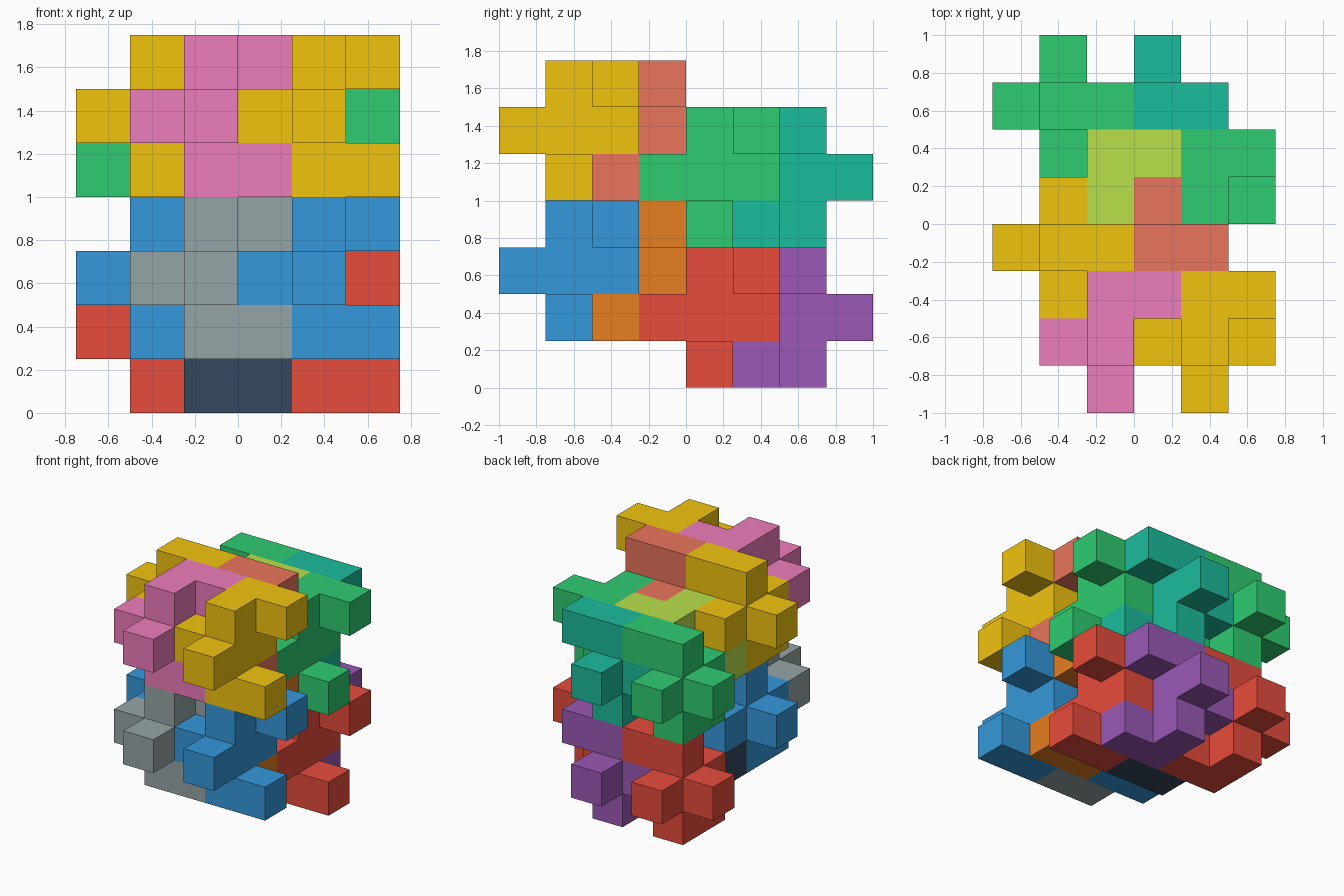
import bpy, bmesh
from mathutils import Vector

if "Cube" in bpy.data.objects:
    bpy.data.objects.remove(bpy.data.objects["Cube"])

U = 0.25  # cube size

# nine-cube block, as offsets from its centre cube; the second kind is turned half round the x axis
BLOCK = [(0, 0, 0), (0, 1, 0), (0, -1, 0), (-1, 0, 0),
         (0, 0, 1), (0, 1, 1), (1, 1, 1), (0, 0, -1), (1, 0, -1)]
TURNED = [(x, -y, -z) for x, y, z in BLOCK]

HEX = {"grey": "95a5a6", "blue": "3498db", "orange": "e67e22", "navy": "34495e",
       "red": "e74c3c", "purple": "9b59b6", "pink": "ee7dbb", "gold": "f1c40f",
       "terracotta": "e9755b", "lime": "b8e04a", "green": "2ecc71", "teal": "1abc9c"}


def material(name):
    if name in bpy.data.materials:
        return bpy.data.materials[name]
    m = bpy.data.materials.new(name)
    rgb = [int(HEX[name][i:i + 2], 16) / 255 for i in (0, 2, 4)]
    m.diffuse_color = [((c + 0.055) / 1.055) ** 2.4 if c > 0.04 else c / 12.92 for c in rgb] + [1]
    m.use_nodes = True
    m.node_tree.nodes["Principled BSDF"].inputs["Base Color"].default_value = m.diffuse_color
    return m


def block(name, shape, centre, colour):
    """Outer skin of a group of cubes, with flat areas merged."""
    cells = {tuple(a + b for a, b in zip(o, centre)) for o in shape}
    bm = bmesh.new()
    verts = {}

    def vert(p):
        if p not in verts:
            verts[p] = bm.verts.new(((p[0] - 3) * U, (p[1] - 4) * U, p[2] * U))
        return verts[p]

    for cell in sorted(cells):
        for axis in range(3):
            for side in (0, 1):
                near = list(cell)
                near[axis] += 2 * side - 1
                if tuple(near) in cells:
                    continue
                quad = []
                for s, t in ((0, 0), (1, 0), (1, 1), (0, 1)):
                    p = list(cell)
                    p[axis] += side
                    p[(axis + 1) % 3] += s
                    p[(axis + 2) % 3] += t
                    quad.append(vert(tuple(p)))
                bm.faces.new(quad if side else quad[::-1])
    bmesh.ops.dissolve_limit(bm, angle_limit=0.01, verts=bm.verts[:], edges=bm.edges[:])
    me = bpy.data.meshes.new(name)
    bm.to_mesh(me)
    bm.free()
    me.materials.append(material(colour))
    bpy.context.collection.objects.link(bpy.data.objects.new(name, me))


# four rows of two blocks each, repeated in two tiers
ROWS = [("front", BLOCK, (2, 1, 2), ("grey", "blue"), ("pink", "gold")),
        ("front_inner", TURNED, (1, 3, 2), ("blue", "orange"), ("gold", "terracotta")),
        ("back_inner", BLOCK, (2, 4, 1), ("navy", "red"), ("lime", "green")),
        ("back", TURNED, (1, 6, 1), ("red", "purple"), ("green", "teal"))]

for row, shape, (x, y, z), *colours in ROWS:
    for t, tier in enumerate(("lower", "upper")):
        for s, side in enumerate(("left", "right")):
            block(f"{tier}_{row}_{side}_block", shape, (x + 2 * s, y, z + 3 * t), colours[t][s])
